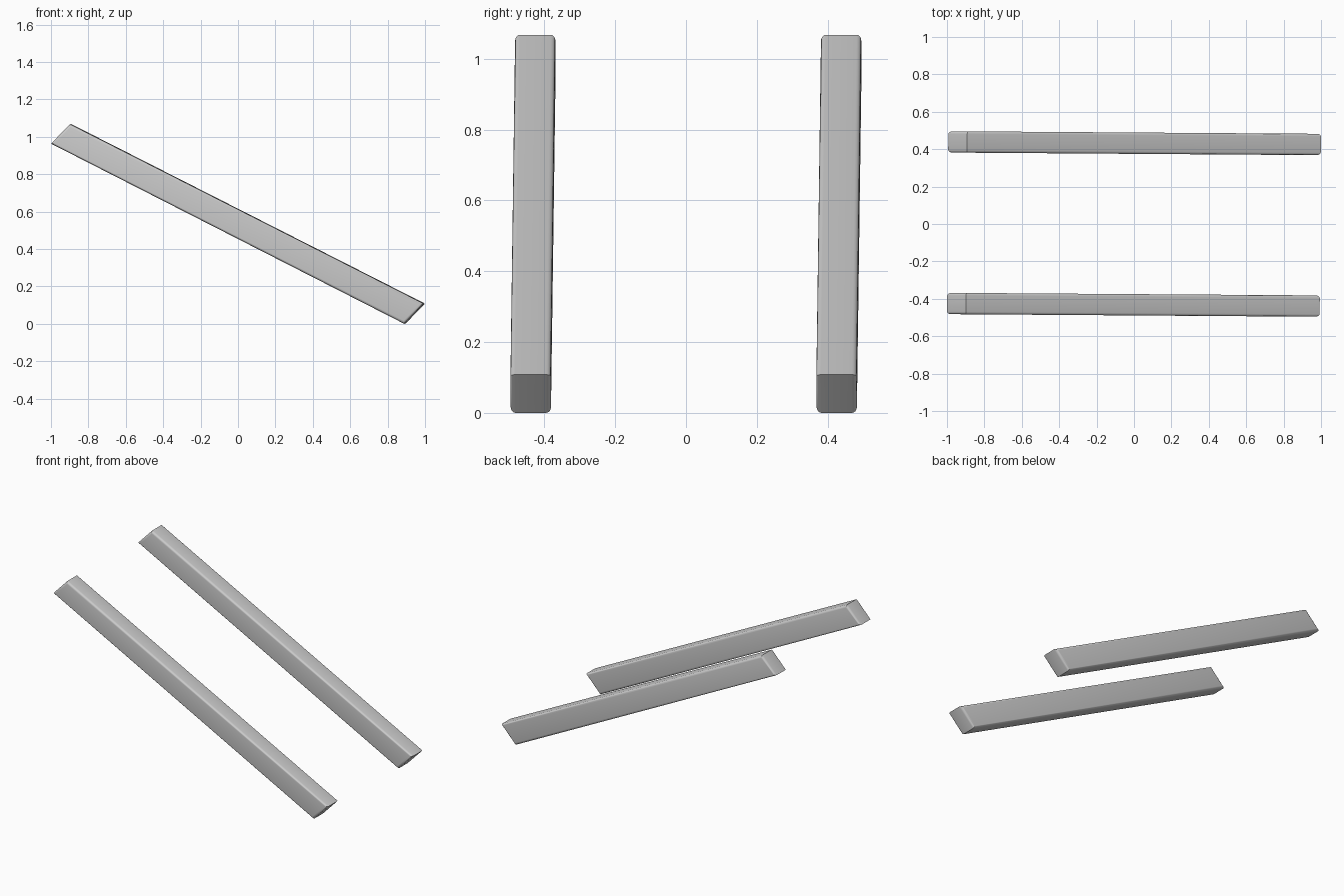
import bpy, bmesh
from mathutils import Matrix

if "Cube" in bpy.data.objects:
    bpy.data.objects.remove(bpy.data.objects["Cube"])

# Slanted bar side profile (x, z), pulled through a small width in y
PROFILE = [(-0.996, 0.963), (-0.895, 1.068), (0.996, 0.108), (0.892, 0.0)]
WIDTH = 0.114
YAW = Matrix.Rotation(-0.007, 4, 'Z')   # the pair is turned very slightly


def make_bar(name, y):
    bm = bmesh.new()
    face = bm.faces.new([bm.verts.new((x, y - WIDTH / 2, z)) for x, z in PROFILE])
    ext = bmesh.ops.extrude_face_region(bm, geom=[face])
    verts = [g for g in ext['geom'] if isinstance(g, bmesh.types.BMVert)]
    bmesh.ops.translate(bm, verts=verts, vec=(0, WIDTH, 0))
    bmesh.ops.recalc_face_normals(bm, faces=bm.faces)
    # Round only the outlines of the two side faces
    rim = [e for e in bm.edges if abs(e.verts[0].co.y - e.verts[1].co.y) < 1e-5]
    bmesh.ops.bevel(bm, geom=rim, offset=0.014, offset_type='OFFSET',
                    segments=4, profile=0.5, affect='EDGES')
    bm.transform(YAW)
    mesh = bpy.data.meshes.new(name)
    bm.to_mesh(mesh)
    bm.free()
    obj = bpy.data.objects.new(name, mesh)
    bpy.context.collection.objects.link(obj)
    bpy.context.view_layer.objects.active = obj
    obj.select_set(True)
    bpy.ops.object.shade_smooth_by_angle(angle=0.6)
    obj.select_set(False)


# Front and back bars
make_bar("front_slanted_bar", -0.432)
make_bar("back_slanted_bar", 0.432)
